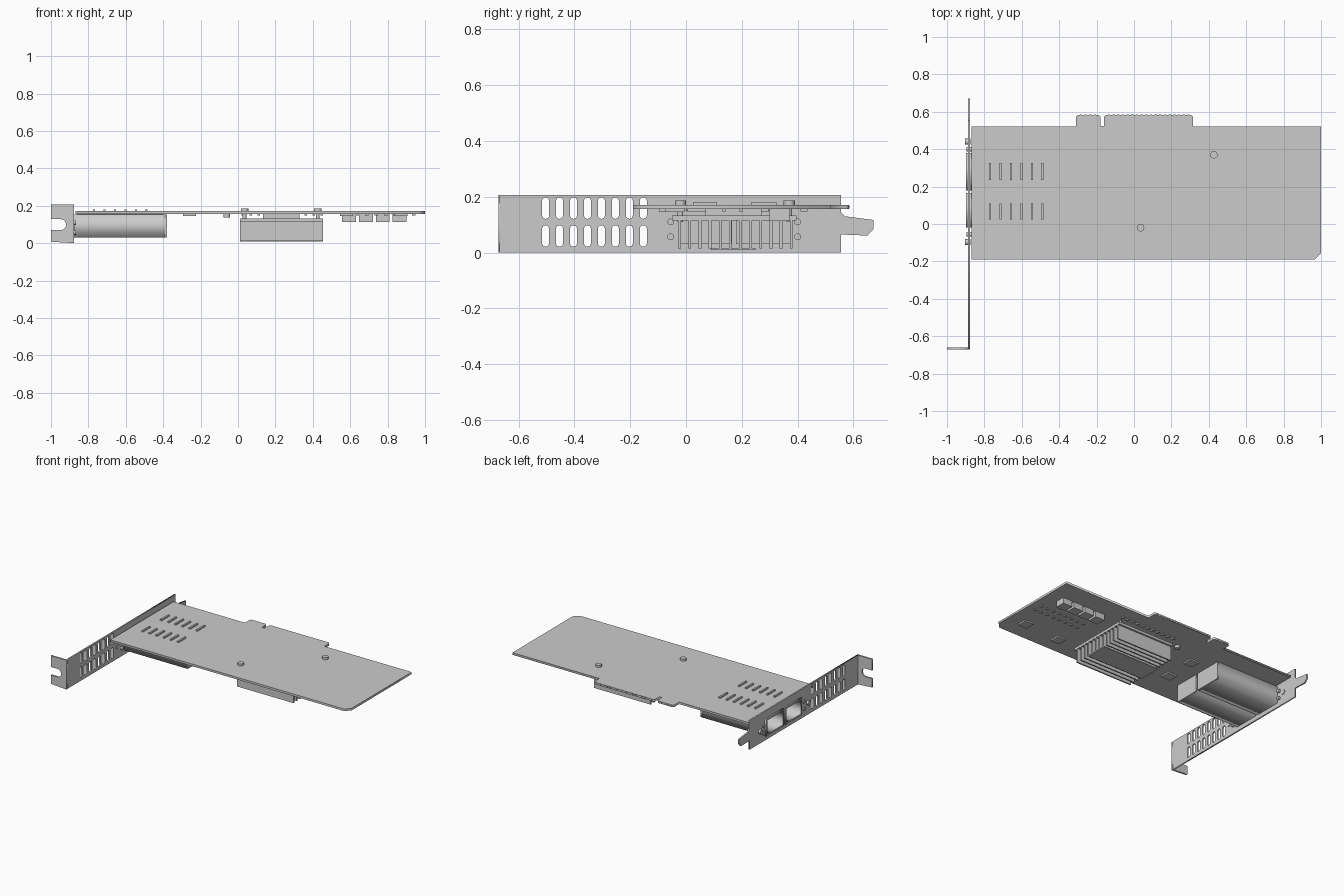
import bpy, bmesh, math
from mathutils import Matrix, Vector

if "Cube" in bpy.data.objects:
    bpy.data.objects.remove(bpy.data.objects["Cube"])

grey = bpy.data.materials.new("light grey")
grey.use_nodes = True
COLOUR = (0.6, 0.6, 0.6, 1)
grey.diffuse_color = COLOUR
grey.node_tree.nodes["Principled BSDF"].inputs["Base Color"].default_value = COLOUR

# Axes of a flat outline: columns are outline-x, outline-y and thickness
AXES = {
    "x": Matrix(((0, 0, 1), (1, 0, 0), (0, 1, 0))),
    "y": Matrix(((1, 0, 0), (0, 0, -1), (0, 1, 0))),
    "z": Matrix.Identity(3),
}


def link(name, mesh):
    obj = bpy.data.objects.new(name, mesh)
    mesh.materials.clear()
    mesh.materials.append(grey)
    bpy.context.collection.objects.link(obj)
    return obj


def sheet(name, axis, low, high, loops):
    """Extrude a closed outline, with further loops as holes, between low and high."""
    curve = bpy.data.curves.new(name, "CURVE")
    curve.dimensions = "2D"
    curve.fill_mode = "BOTH"
    curve.extrude = (high - low) / 2
    for loop in loops:
        spline = curve.splines.new("POLY")
        spline.points.add(len(loop) - 1)
        for point, (u, v) in zip(spline.points, loop):
            point.co = (u, v, 0, 1)
        spline.use_cyclic_u = True
    temp = bpy.data.objects.new(name, curve)
    bpy.context.collection.objects.link(temp)
    graph = bpy.context.evaluated_depsgraph_get()
    mesh = bpy.data.meshes.new_from_object(temp.evaluated_get(graph))
    bpy.data.objects.remove(temp)
    middle = Vector((0, 0, 0))
    middle["xyz".index(axis)] = (low + high) / 2
    mesh.transform(Matrix.Translation(middle) @ AXES[axis].to_4x4())
    return link(name, mesh)


def boxes(name, spans):
    """One mesh of boxes, each given as x, y and z ranges."""
    bm = bmesh.new()
    for span in spans:
        size = [b - a for a, b in span]
        mid = [(a + b) / 2 for a, b in span]
        bmesh.ops.create_cube(bm, size=1, matrix=Matrix.Translation(mid) @ Matrix.Diagonal((*size, 1)))
    mesh = bpy.data.meshes.new(name)
    bm.to_mesh(mesh)
    bm.free()
    return link(name, mesh)


def cylinder(name, axis, centre, radius, length):
    bm = bmesh.new()
    bmesh.ops.create_cone(bm, cap_ends=True, segments=20, radius1=radius, radius2=radius, depth=length,
                          matrix=Matrix.Translation(centre) @ AXES[axis].to_4x4())
    for face in bm.faces:
        face.smooth = len(face.verts) == 4
    for edge in bm.edges:
        edge.smooth = all(len(f.verts) == 4 for f in edge.link_faces)
    mesh = bpy.data.meshes.new(name)
    bm.to_mesh(mesh)
    bm.free()
    return link(name, mesh)


def rect(u0, u1, v0, v1):
    return [(u0, v0), (u1, v0), (u1, v1), (u0, v1)]


def slot(u, v0, v1, r):
    """Upright slot with round ends."""
    arc = [math.pi * i / 8 for i in range(9)]
    top = [(u + r * math.cos(a), v1 - r + r * math.sin(a)) for a in arc]
    return top + [(u - r * math.cos(a), v0 + r - r * math.sin(a)) for a in arc]


# Circuit board with edge connector tongues and a cut corner
BOARD_LOW, BOARD_HIGH = 0.156, 0.171
sheet("circuit_board", "z", BOARD_LOW, BOARD_HIGH, [[
    (-0.87, -0.19), (0.965, -0.19), (1, -0.155), (1, 0.52), (0.315, 0.52),
    (0.315, 0.573), (0.305, 0.583), (-0.15, 0.583), (-0.16, 0.573), (-0.16, 0.525),
    (-0.18, 0.525), (-0.18, 0.573), (-0.19, 0.583), (-0.30, 0.583), (-0.31, 0.573),
    (-0.31, 0.52), (-0.87, 0.52)]])
boxes("edge_contacts", [((x, x + 0.012), (0.58, 0.586), (0.158, 0.169))
                        for x in [-0.29 + 0.025 * i for i in range(24)] if not -0.2 < x < -0.145])

# Port cages, open at the bracket
CAGES = {"left": (0.18, 0.38), "right": (-0.02, 0.165)}
WALL = 0.012
windows = []
for side, (a, b) in CAGES.items():
    inner = rect(a + WALL, b - WALL, 0.03 + WALL, 0.152 - WALL)
    windows.append(inner)
    sheet(side + "_port_cage", "x", -0.897, -0.385, [rect(a, b, 0.03, 0.152), inner])
    boxes(side + "_cage_back", [((-0.39, -0.38), (a, b), (0.03, 0.152))])
    boxes(side + "_cage_mount", [((-0.86, -0.40), (a + 0.02, b - 0.02), (0.15, 0.158))])

# Mounting bracket with vents, ports and lower tongue
vents = [slot(-0.503 + 0.05 * i, low, low + 0.077, 0.0125) for i in range(8) for low in (0.021, 0.121)]
sheet("bracket_plate", "x", -0.888, -0.878, [[
    (-0.668, 0), (0.555, 0), (0.555, 0.065), (0.65, 0.061), (0.672, 0.085),
    (0.672, 0.117), (0.57, 0.13), (0.555, 0.145), (0.555, 0.207), (-0.668, 0.207)]] + vents + windows)
notch = [(-0.948 + 0.029 * math.sin(a), 0.099 - 0.029 * math.cos(a))
         for a in [math.pi * i / 10 for i in range(11)]]
sheet("bracket_flange", "y", -0.672, -0.66,
      [[(-1, 0.207), (-1, 0.128)] + notch[::-1] + [(-1, 0.07), (-1, 0.008), (-0.878, 0.0), (-0.878, 0.207)]])

# Bracket screws and status lights
for y in (-0.097, 0.44):
    cylinder("bracket_screw", "x", (-0.888, y, 0.086), 0.016, 0.03)
for y in (-0.055, 0.40):
    for z in (0.057, 0.11):
        cylinder("status_light", "x", (-0.88, y, z), 0.012, 0.03)

# Heat sink with fins along x, and the processor above it
boxes("heat_sink_base", [((0.01, 0.455), (-0.05, 0.395), (0.115, 0.133))])
FINS = 12
step = 0.40 / (FINS - 1)
boxes("heat_sink_fins", [((0.01, 0.455), (y - 0.005, y + 0.005), (0.014, 0.116))
                         for y in [-0.023 + step * i for i in range(FINS)]])
boxes("heat_sink_plate", [((0.01, 0.455), (0.09, 0.25), (0.009, 0.015))])
boxes("processor", [((0.135, 0.33), (0.07, 0.27), (0.132, 0.158))])
for x, y in ((0.035, -0.02), (0.427, 0.37)):
    cylinder("push_pin_head", "z", (x, y, 0.177), 0.02, 0.018)
    cylinder("push_pin_shaft", "z", (x, y, 0.14), 0.01, 0.06)

# Raised solder tabs over the cages
boxes("solder_tabs", [((x - 0.006, x + 0.006), span, (0.17, 0.181))
                      for x in [-0.77 + 0.056 * i for i in range(6)]
                      for span in ((0.235, 0.325), (0.025, 0.11))])

# Parts on the underside
boxes("inductors", [((x, x + 0.074), (0.30, 0.37), (0.114, 0.158))
                    for x in [0.557 + 0.09 * i for i in range(4)]])
boxes("small_chips", [((x - 0.035, x + 0.035), (y - 0.035, y + 0.035), (0.146, 0.158))
                      for x, y in ((0.87, -0.04), (0.58, -0.06), (-0.26, 0.04), (-0.26, 0.26))])
cylinder("round_capacitor", "z", (-0.06, 0.36, 0.148), 0.018, 0.022)
boxes("connector_capacitors", [((x, x + 0.014), (0.41, 0.435), (0.147, 0.158))
                               for x in [0.02 + 0.042 * i for i in range(11)]])
boxes("power_capacitors", [((x, x + 0.018), (y, y + 0.014), (0.148, 0.158))
                           for x in [0.58 + 0.05 * i for i in range(8)] for y in (0.13, 0.19)])
